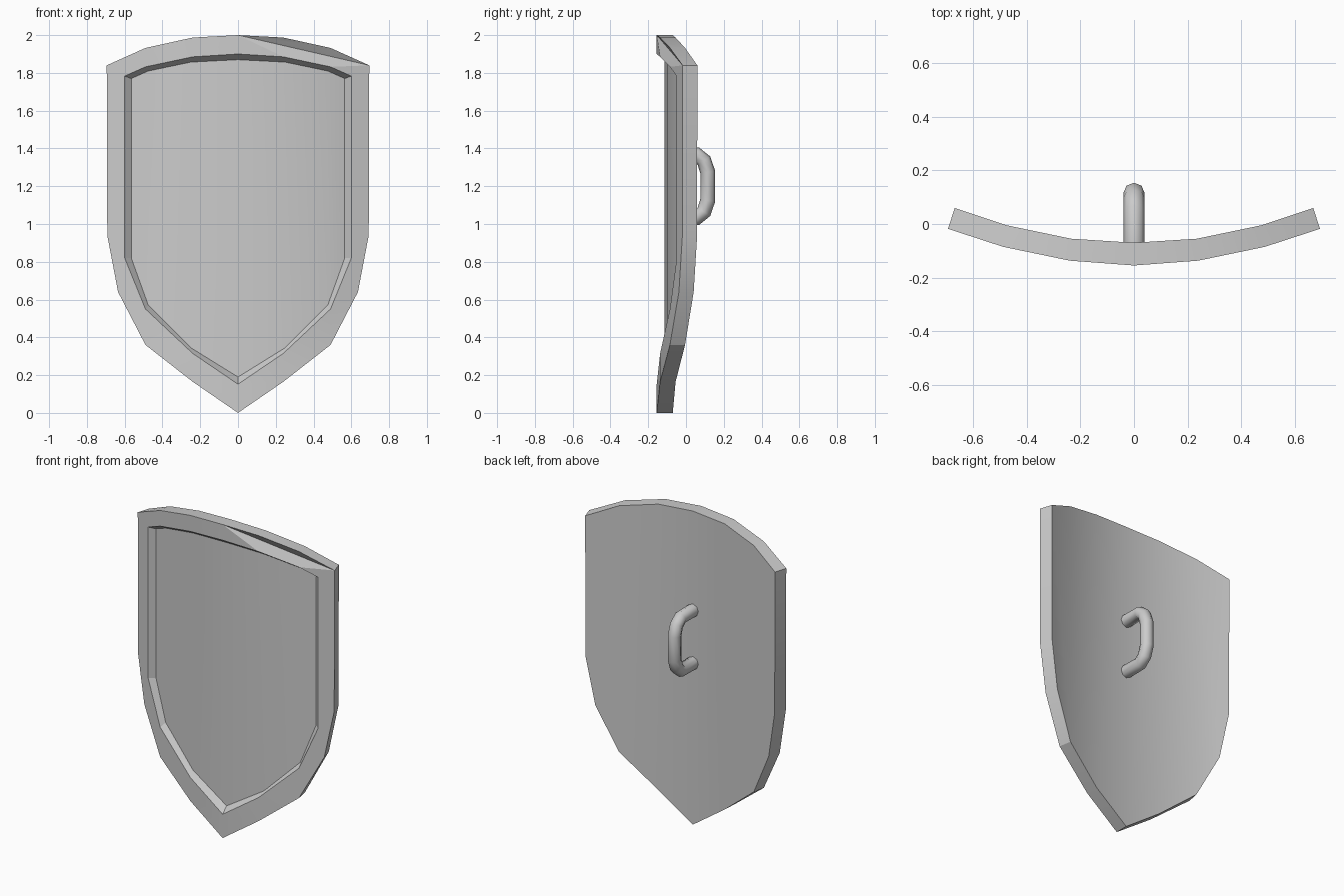
import bpy, bmesh, math

if "Cube" in bpy.data.objects:
    bpy.data.objects.remove(bpy.data.objects["Cube"])

# curved cross-sections (x, y) of the shield's surfaces
FRONT = [(0, -.155), (.24, -.137), (.49, -.085), (.695, -.018)]
FLOOR = [(0, -.115), (.25, -.097), (.475, -.05), (.58, -.015)]
BACK = [(0, -.07), (.235, -.055), (.475, -.005), (.67, .06)]

# right half outlines (x, z), top centre to bottom tip
OUTER = [(0, 2), (.24, 1.987), (.49, 1.932), (.695, 1.84), (.692, .94),
         (.635, .64), (.49, .36), (.24, .165), (0, 0)]
LIP = [(0, 1.9), (.24, 1.885), (.49, 1.832), (.6, 1.783), (.6, .82),
       (.6, .82), (.49, .55), (.24, .315), (0, .152)]
INSET = [(0, 1.87), (.25, 1.857), (.475, 1.81), (.565, 1.77), (.565, .82),
         (.565, .82), (.475, .57), (.25, .345), (0, .19)]
REAR = [(0, 2), (.235, 1.987), (.475, 1.932), (.67, 1.84), (.667, .94),
        (.612, .64), (.475, .36), (.235, .165), (0, 0)]
N = 16


def depth(x, prof):
    for (x0, y0), (x1, y1) in zip(prof, prof[1:]):
        if x <= x1 or (x1, y1) == prof[-1]:
            return y0 + (y1 - y0) * (x - x0) / (x1 - x0)


def ring(bm, half, prof):
    pts = half + [(-x, z) for x, z in half[-2:0:-1]]
    return [bm.verts.new((x, depth(abs(x), prof), z)) for x, z in pts]


def bridge(bm, a, b, skip=()):
    for j in range(N):
        if j not in skip:
            k = (j + 1) % N
            bm.faces.new((a[j], a[k], b[k], b[j]))


def panel(bm, r):
    for strip in ((0, 1, 7, 8), (1, 2, 6, 7), (2, 3, 4, 5, 6)):
        bm.faces.new([r[j] for j in strip])
        bm.faces.new([r[(N - j) % N] for j in reversed(strip)])


# shield body
bm = bmesh.new()
outer, lip = ring(bm, OUTER, FRONT), ring(bm, LIP, FRONT)
inset, rear = ring(bm, INSET, FLOOR), ring(bm, REAR, BACK)
bridge(bm, outer, lip, skip=(0, 1, 2))
# top right of the rim: flat cut from top centre to the corner
for tri in ((outer[0], lip[1], lip[0]), (outer[0], outer[3], lip[1]),
            (outer[3], lip[2], lip[1]), (outer[3], lip[3], lip[2]),
            (outer[0], outer[1], outer[2]), (outer[0], outer[2], outer[3])):
    bm.faces.new(tri)
bridge(bm, lip, inset)
bridge(bm, outer, rear)
panel(bm, inset)
panel(bm, rear)
bmesh.ops.remove_doubles(bm, verts=bm.verts, dist=1e-4)
bmesh.ops.recalc_face_normals(bm, faces=bm.faces)
mesh = bpy.data.meshes.new("shield_body")
bm.to_mesh(mesh)
bm.free()
body = bpy.data.objects.new("shield_body", mesh)
bpy.context.collection.objects.link(body)

# grip on the back
curve = bpy.data.curves.new("handle", 'CURVE')
curve.dimensions = '3D'
curve.bevel_depth = .04
curve.bevel_resolution = 2
curve.use_fill_caps = True
half = [(-.08, .168), (.055, .168), (.095, .135), (.115, .075)]
path = [(y, 1.2 + d) for y, d in half] + [(y, 1.2 - d) for y, d in half[::-1]]
spline = curve.splines.new('POLY')
spline.points.add(len(path) - 1)
for p, (y, z) in zip(spline.points, path):
    p.co = (0, y, z, 1)
handle = bpy.data.objects.new("handle", curve)
bpy.context.collection.objects.link(handle)
bpy.context.view_layer.objects.active = handle
handle.select_set(True)
bpy.ops.object.convert(target='MESH')

# smooth curved surfaces, keep sharp borders
for ob, angle in ((body, 20), (bpy.context.view_layer.objects.active, 50)):
    bpy.ops.object.select_all(action='DESELECT')
    ob.select_set(True)
    bpy.context.view_layer.objects.active = ob
    bpy.ops.object.shade_smooth_by_angle(angle=math.radians(angle))
